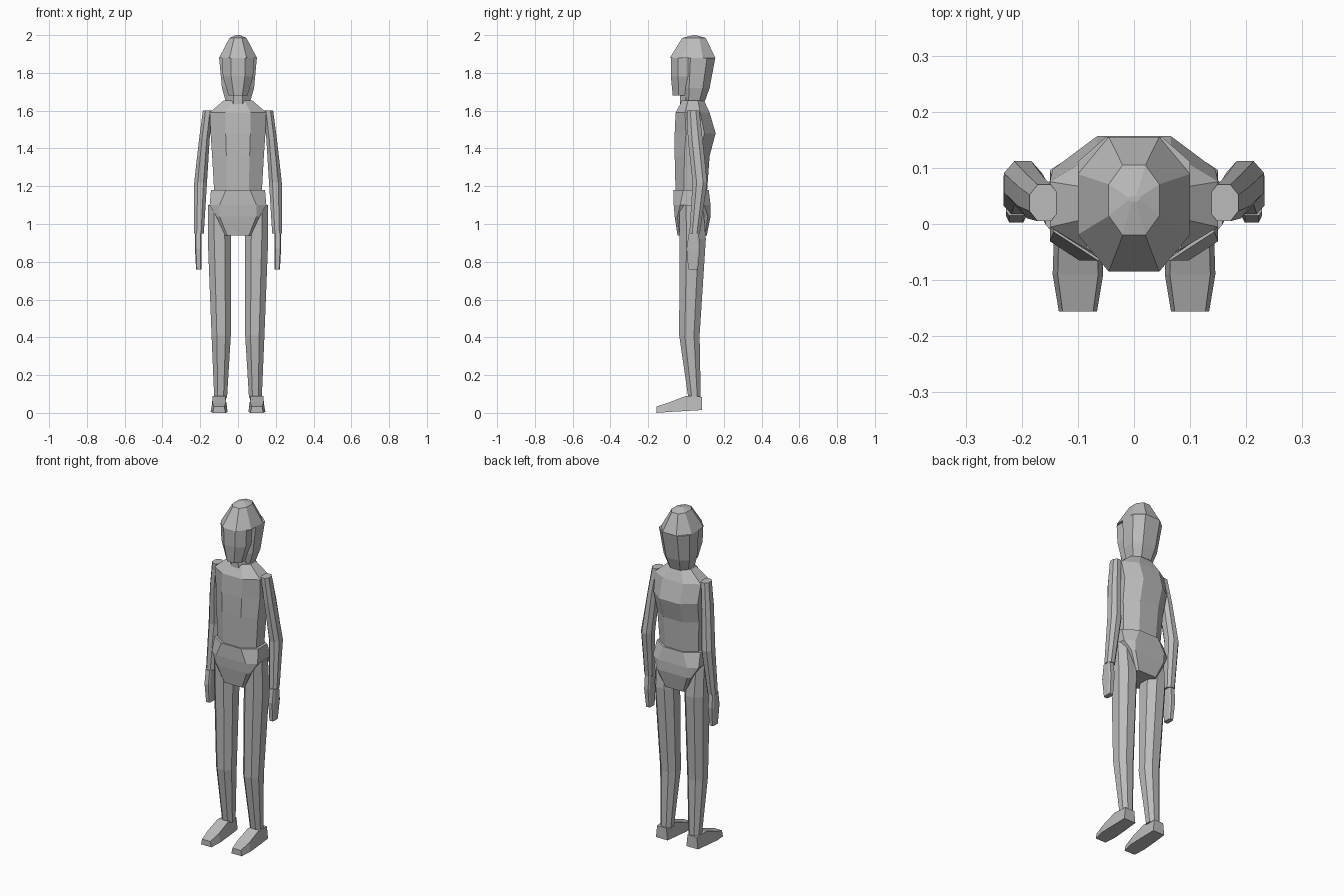
import bpy, bmesh
from mathutils import Vector

cube = bpy.data.objects.get("Cube")
if cube:
    bpy.data.objects.remove(cube, do_unlink=True)

grey = bpy.data.materials.new("plain grey")
grey.use_nodes = True
grey.diffuse_color = [0.5, 0.5, 0.5, 1]
shader = grey.node_tree.nodes["Principled BSDF"]
shader.inputs["Base Color"].default_value = grey.diffuse_color


def section(z, half, front, back, middle=0, flat=0.45):
    """Level eight-sided section: a box outline with its corners cut off."""
    centre = Vector((middle, (front + back) / 2, z))
    depth = (back - front) / 2
    quarter = [(flat, -1), (1, -flat)]
    right_side = quarter + [(u, -v) for u, v in reversed(quarter)]
    outline = right_side + [(-u, -v) for u, v in right_side]
    return [centre + Vector((u * half, v * depth, 0)) for u, v in outline]


def foot_section(y, half, low, high, middle=0.1):
    """Upright four-sided section, a little narrower along the top."""
    top = half * 0.8
    corners = [(-half, low), (half, low), (top, high), (-top, high)]
    return [Vector((middle + u, y, z)) for u, z in corners]


def loft(name, *sections):
    """Skin a run of sections and close both ends."""
    bm = bmesh.new()
    loops = [[bm.verts.new(point) for point in points] for points in sections]
    for upper, lower in zip(loops, loops[1:]):
        for i in range(len(upper)):
            bm.faces.new((upper[i - 1], upper[i], lower[i], lower[i - 1]))
    bm.faces.new(loops[0])
    bm.faces.new(loops[-1])
    bmesh.ops.recalc_face_normals(bm, faces=bm.faces)
    mesh = bpy.data.meshes.new(name)
    bm.to_mesh(mesh)
    bm.free()
    mesh.materials.append(grey)
    part = bpy.data.objects.new(name, mesh)
    bpy.context.collection.objects.link(part)


def pair(name, *sections):
    """Loft a limb part on the left and its reflection on the right."""
    loft("left_" + name, *sections)
    reflected = [[Vector((-p.x, p.y, p.z)) for p in points] for points in sections]
    loft("right_" + name, *reflected)


# Hair: a crown with a short peak, then sides and back hanging behind the face
brow_height = 1.88
loft("hair_crown",
     section(z=2, half=0.01, front=0.04, back=0.05),
     section(z=1.985, half=0.045, front=-0.02, back=0.105),
     section(z=brow_height, half=0.1, front=-0.085, back=0.155))
loft("hair_back",
     section(z=brow_height, half=0.1, front=-0.02, back=0.155, flat=0.5),
     section(z=1.72, half=0.085, front=-0.02, back=0.125, flat=0.5),
     section(z=1.65, half=0.065, front=-0.015, back=0.1, flat=0.5))

# Face and neck
loft("face",
     section(z=brow_height, half=0.085, front=-0.08, back=0.06),
     section(z=1.78, half=0.08, front=-0.08, back=0.06),
     section(z=1.68, half=0.05, front=-0.07, back=0.04))
loft("neck",
     section(z=1.75, half=0.05, front=-0.035, back=0.07),
     section(z=1.6, half=0.055, front=-0.03, back=0.08))

# Torso with a rounded upper back
loft("torso",
     section(z=1.655, half=0.075, front=-0.02, back=0.095),
     section(z=1.59, half=0.15, front=-0.055, back=0.125),
     section(z=1.48, half=0.145, front=-0.06, back=0.157),
     section(z=1.36, half=0.137, front=-0.06, back=0.125),
     section(z=1.15, half=0.125, front=-0.055, back=0.11))

# Hips, narrowing to the crotch
loft("hips",
     section(z=1.18, half=0.143, front=-0.065, back=0.12),
     section(z=1.1, half=0.15, front=-0.065, back=0.13, flat=0.65),
     section(z=1.04, half=0.115, front=-0.06, back=0.13, flat=0.85),
     section(z=0.94, half=0.068, front=-0.045, back=0.11, flat=0.85))

# Legs
pair("leg",
     section(z=1.1, middle=0.105, half=0.053, front=-0.035, back=0.09),
     section(z=0.92, middle=0.098, half=0.062, front=-0.035, back=0.105),
     section(z=0.41, middle=0.089, half=0.051, front=-0.036, back=0.072),
     section(z=0.08, middle=0.092, half=0.034, front=0.012, back=0.078))

# Feet, from heel to toe
pair("foot",
     foot_section(y=0.085, half=0.038, low=0.015, high=0.085),
     foot_section(y=0, half=0.042, low=0.01, high=0.09),
     foot_section(y=-0.09, half=0.045, low=0.005, high=0.055),
     foot_section(y=-0.156, half=0.034, low=0, high=0.033))

# Arms, slightly bent at the elbow, and tapered hands
elbow = section(z=1.22, middle=0.198, half=0.034, front=0.035, back=0.112)
pair("upper_arm",
     section(z=1.6, middle=0.16, half=0.026, front=0.005, back=0.07),
     section(z=1.45, middle=0.178, half=0.028, front=0.01, back=0.088),
     elbow)
pair("forearm",
     elbow,
     section(z=0.95, middle=0.207, half=0.026, front=0.018, back=0.073))
pair("hand",
     section(z=0.95, middle=0.21, half=0.018, front=0.015, back=0.068, flat=0.7),
     section(z=0.87, middle=0.21, half=0.018, front=0.003, back=0.075, flat=0.7),
     section(z=0.76, middle=0.208, half=0.014, front=0.012, back=0.063, flat=0.7))
